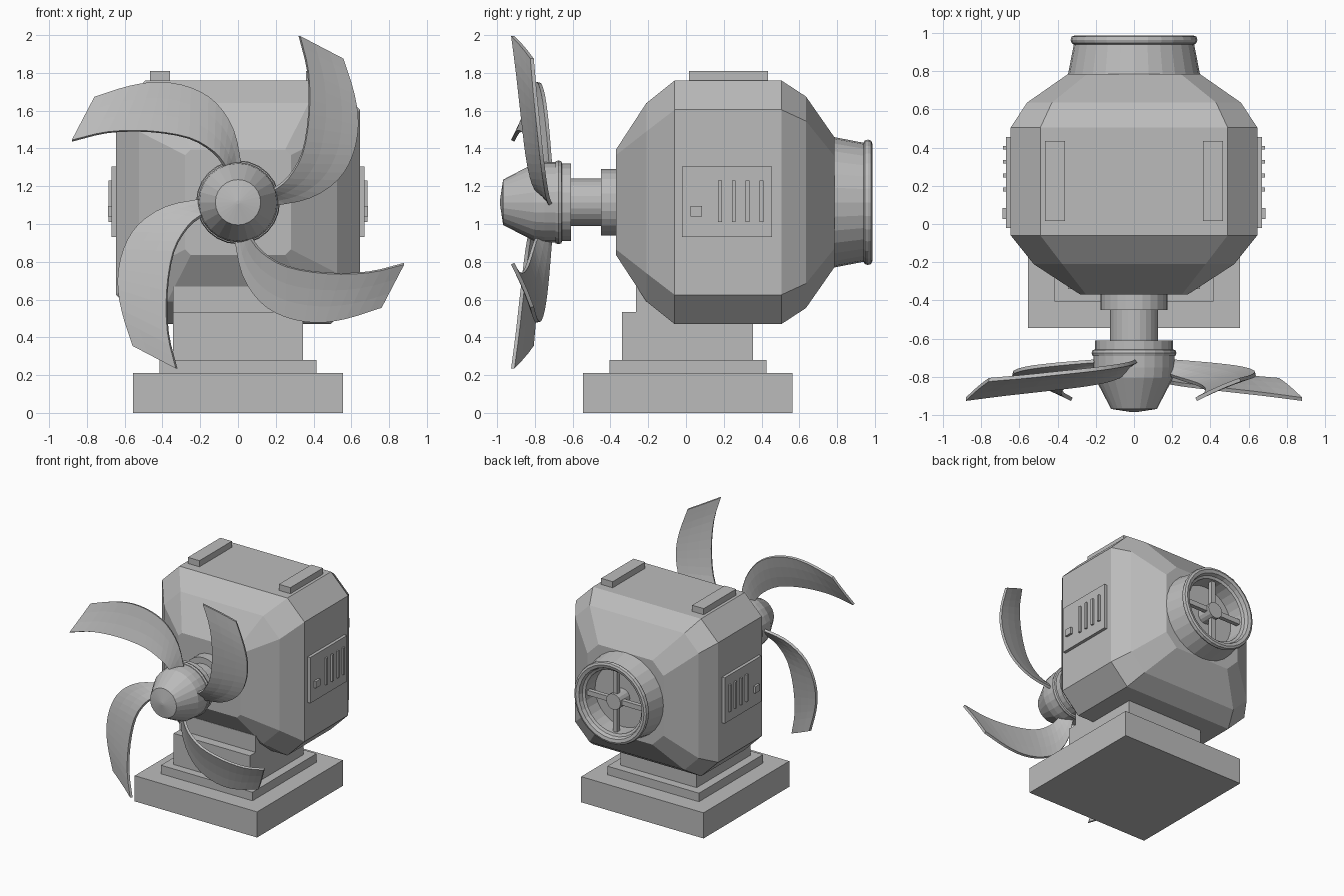
import bpy, bmesh, math
from mathutils import Vector

if "Cube" in bpy.data.objects:
    bpy.data.objects.remove(bpy.data.objects["Cube"])

AXIS_Z = 1.115  # height of the shaft line

grey = bpy.data.materials.new("plain_grey")
grey.use_nodes = True
grey.diffuse_color = (0.5, 0.5, 0.5, 1)
grey.node_tree.nodes["Principled BSDF"].inputs["Base Color"].default_value = (0.5, 0.5, 0.5, 1)


def finish(name, bm):
    bmesh.ops.recalc_face_normals(bm, faces=bm.faces)
    mesh = bpy.data.meshes.new(name)
    bm.to_mesh(mesh)
    bm.free()
    mesh.materials.append(grey)
    obj = bpy.data.objects.new(name, mesh)
    bpy.context.collection.objects.link(obj)
    return obj


def box(name, x, y, z):
    """Box from three (low, high) ranges."""
    bm = bmesh.new()
    bmesh.ops.create_cube(bm, size=1)
    for v in bm.verts:
        v.co = [(lo + hi) / 2 + c * (hi - lo) for c, (lo, hi) in zip(v.co, (x, y, z))]
    return finish(name, bm)


def loft(name, rings):
    """Skin between rings of points and cap both ends."""
    bm = bmesh.new()
    loops = [[bm.verts.new(p) for p in ring] for ring in rings]
    for a, b in zip(loops, loops[1:]):
        for i in range(len(a)):
            j = (i + 1) % len(a)
            bm.faces.new((a[i], a[j], b[j], b[i]))
    bm.faces.new(loops[0])
    bm.faces.new(loops[-1])
    return finish(name, bm)


def lathe(name, profile, sides=24):
    """Turn (y, radius) pairs around the shaft line."""
    turn = [math.tau * i / sides for i in range(sides)]
    return loft(name, [[(r * math.cos(a), y, AXIS_Z + r * math.sin(a)) for a in turn]
                       for y, r in profile])


def octagon(y, half, cut):
    c = half - cut
    pts = ((c, half), (half, c), (half, -c), (c, -half),
           (-c, -half), (-half, -c), (-half, c), (-c, half))
    return [(x, y, AXIS_Z + z) for x, z in pts]


# Stepped pedestal
box("base_slab", (-0.555, 0.555), (-0.545, 0.565), (0, 0.21))
box("base_step", (-0.415, 0.415), (-0.405, 0.425), (0.21, 0.28))
box("pillar", (-0.345, 0.345), (-0.34, 0.355), (0.28, 0.535))
box("pillar_top", (-0.345, 0.345), (-0.265, 0.3), (0.535, 0.67))

# Faceted housing
loft("housing", [octagon(*ring) for ring in (
    (-0.37, 0.28, 0.03), (-0.21, 0.525, 0.15), (-0.06, 0.645, 0.155),
    (0.505, 0.645, 0.155), (0.635, 0.56, 0.13), (0.785, 0.345, 0.1))])

# Shaft and hub
lathe("shaft_collar", [(-0.45, 0.175), (-0.36, 0.175)])
lathe("shaft", [(-0.63, 0.125), (-0.44, 0.125)])
lathe("hub_flange", [(-0.66, 0.205), (-0.61, 0.205)])
lathe("hub_ring", [(-0.695, 0.2), (-0.69, 0.217), (-0.675, 0.222),
                   (-0.66, 0.217), (-0.655, 0.2)])
lathe("nose_cone", [(-0.985, 0.01), (-0.968, 0.12), (-0.805, 0.205),
                    (-0.75, 0.212), (-0.66, 0.212)])

# Rear duct with recessed grille
lathe("rear_duct", [(0.74, 0.35), (0.785, 0.345), (0.94, 0.315), (0.947, 0.327),
                    (0.963, 0.332), (0.98, 0.327), (0.987, 0.31), (0.98, 0.285),
                    (0.95, 0.275), (0.94, 0.255), (0.82, 0.25), (0.82, 0.01)], 28)
lathe("grille_hub", [(0.81, 0.065), (0.94, 0.065)], 16)
box("grille_bar_across", (-0.255, 0.255), (0.885, 0.92), (AXIS_Z - 0.02, AXIS_Z + 0.02))
box("grille_bar_upright", (-0.02, 0.02), (0.885, 0.92), (AXIS_Z - 0.255, AXIS_Z + 0.255))

# Roof rails and side panels, mirrored
for side, label in ((1, "left"), (-1, "right")):
    def span(a, b):
        return tuple(sorted((side * a, side * b)))
    box(label + "_roof_rail", span(0.36, 0.465), (0.015, 0.435), (1.75, 1.81))
    box(label + "_panel", span(0.63, 0.67), (-0.02, 0.455), (0.93, 1.305))
    box(label + "_button", span(0.66, 0.688), (0.025, 0.085), (1.04, 1.095))
    for i in range(4):
        y = 0.18 + i * 0.073
        box(f"{label}_vent_{i + 1}", span(0.66, 0.685), (y - 0.01, y + 0.01), (1.01, 1.23))


def smooth_path(points, steps=3):
    """Curve through the given points."""
    p = [Vector(q) for q in points]
    p = [2 * p[0] - p[1]] + p + [2 * p[-1] - p[-2]]
    path = []
    for a, b, c, d in zip(p, p[1:], p[2:], p[3:]):
        for k in range(steps):
            t = k / steps
            path.append(0.5 * (2 * b + (c - a) * t + (2 * a - 5 * b + 4 * c - d) * t ** 2
                               + (3 * b - a - 3 * c + d) * t ** 3))
    return path + [p[-2]]


# Curved blades: (sideways, up) edges from tip to root
inner_edge = smooth_path([(-0.88, 0.325), (-0.69, 0.37), (-0.47, 0.375), (-0.26, 0.34),
                          (-0.13, 0.265), (-0.07, 0.19), (-0.05, 0.15)])
outer_edge = smooth_path([(-0.76, 0.555), (-0.57, 0.615), (-0.41, 0.635), (-0.25, 0.605),
                          (-0.12, 0.526), (-0.026, 0.38), (0.016, 0.18)])

for n in range(4):
    turn = n * math.pi / 2
    ca, sa = math.cos(turn), math.sin(turn)
    bm = bmesh.new()
    rows = []
    for i, (p, q) in enumerate(zip(inner_edge, outer_edge)):
        t = i / (len(inner_edge) - 1)
        row = []
        for k in range(4):
            f = k / 3
            x, z = p.lerp(q, f)
            y = (1 - f) * (-0.917 + 0.15 * t) + f * (-0.815 + 0.1 * t)
            y += 0.02 * f * (1 - f)
            row.append(bm.verts.new((x * ca - z * sa, y, AXIS_Z + x * sa + z * ca)))
        rows.append(row)
    for a, b in zip(rows, rows[1:]):
        for k in range(3):
            bm.faces.new((a[k], a[k + 1], b[k + 1], b[k]))
    blade = finish(f"blade_{n + 1}", bm)
    thick = blade.modifiers.new("thickness", "SOLIDIFY")
    thick.thickness = 0.02
    thick.offset = 0
